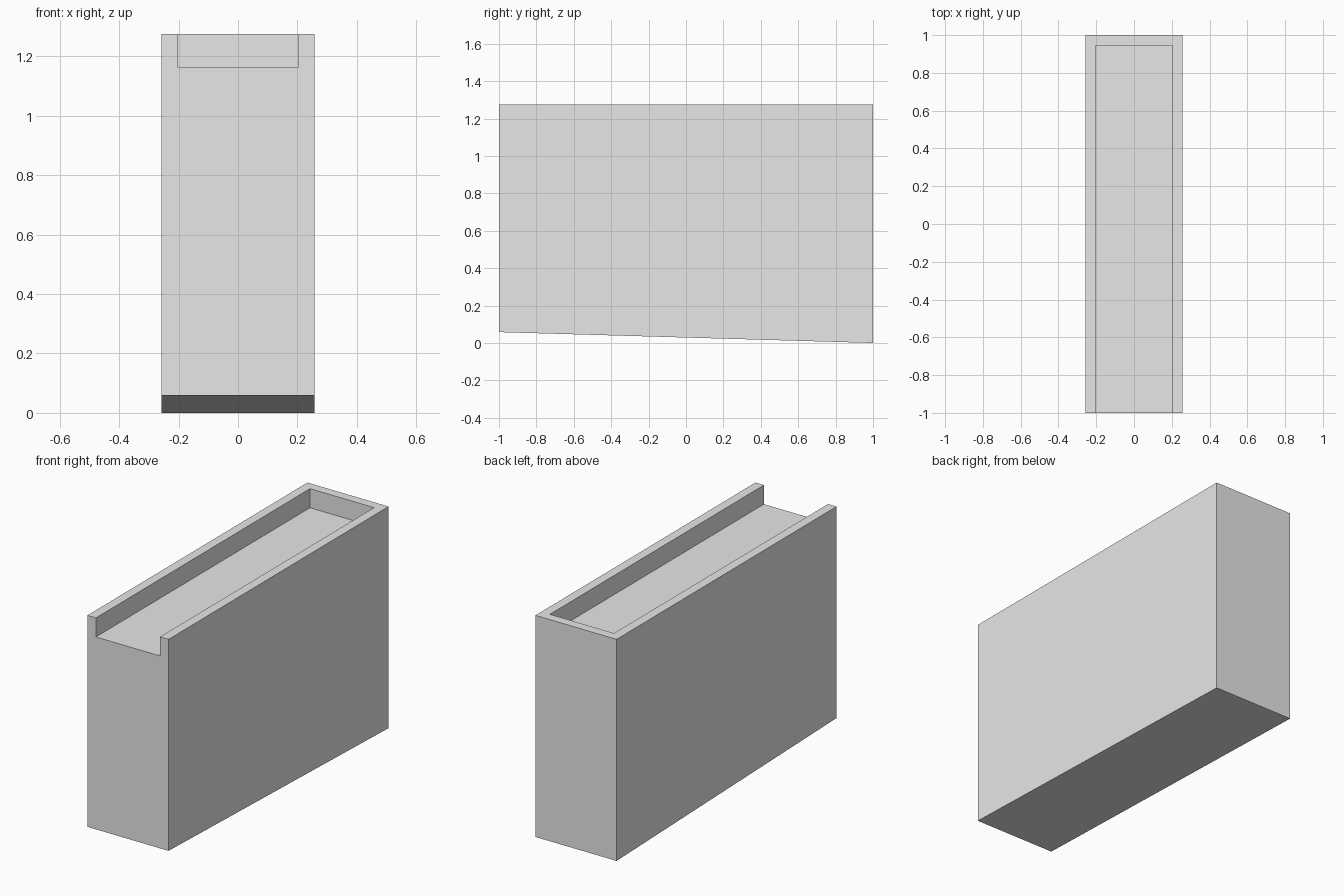
import bpy
import bmesh

old = bpy.data.objects.get("Cube")
if old:
    bpy.data.objects.remove(old, do_unlink=True)

HALF_WIDTH = 0.258
HALF_LENGTH = 1.0
HEIGHT = 1.275
FRONT_RISE = 0.058      # underside slopes up towards the front
WALL = 0.054
FLOOR = 1.165           # floor of the top channel


def extrude_profile(name, profile, half_width):
    """Extrude a (y, z) side profile symmetrically across x."""
    bm = bmesh.new()
    face = bm.faces.new([bm.verts.new((-half_width, y, z)) for y, z in profile])
    side = bmesh.ops.extrude_face_region(bm, geom=[face])["geom"]
    verts = [v for v in side if isinstance(v, bmesh.types.BMVert)]
    bmesh.ops.translate(bm, verts=verts, vec=(2 * half_width, 0, 0))
    bmesh.ops.recalc_face_normals(bm, faces=bm.faces)
    mesh = bpy.data.meshes.new(name)
    bm.to_mesh(mesh)
    bm.free()
    obj = bpy.data.objects.new(name, mesh)
    bpy.context.collection.objects.link(obj)
    return obj


# Plain grey finish
grey = bpy.data.materials.new("light grey")
grey.use_nodes = True
grey.diffuse_color = (0.8, 0.8, 0.8, 1)
grey.node_tree.nodes["Principled BSDF"].inputs["Base Color"].default_value = (0.8, 0.8, 0.8, 1)

# Tall block with a sloping underside
block = extrude_profile("channelled_block", [
    (-HALF_LENGTH, FRONT_RISE), (HALF_LENGTH, 0),
    (HALF_LENGTH, HEIGHT), (-HALF_LENGTH, HEIGHT)], HALF_WIDTH)
block.data.materials.append(grey)

# Channel in the top, open at the front and closed at the back
back = HALF_LENGTH - WALL
cutter = extrude_profile("channel_cutter", [
    (-HALF_LENGTH - 0.1, FLOOR), (back, FLOOR),
    (back, HEIGHT + 0.1), (-HALF_LENGTH - 0.1, HEIGHT + 0.1)], HALF_WIDTH - WALL)
cutter.data.materials.append(grey)
cutter.hide_render = True

cut = block.modifiers.new("channel", 'BOOLEAN')
cut.operation = 'DIFFERENCE'
cut.solver = 'EXACT'
cut.object = cutter
bpy.context.view_layer.objects.active = block
bpy.ops.object.modifier_apply(modifier=cut.name)
bpy.data.objects.remove(cutter, do_unlink=True)
